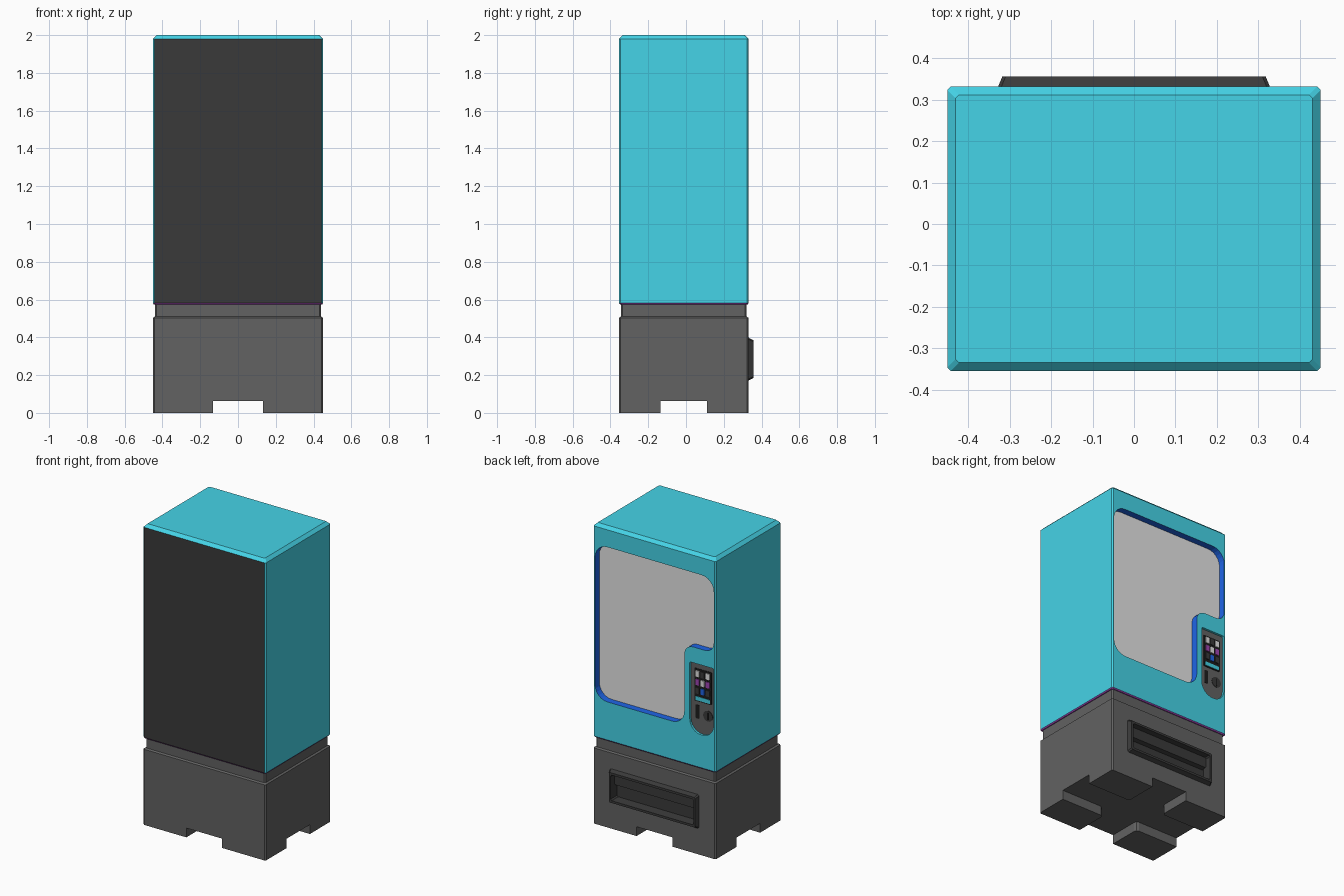
import bpy, bmesh, math
from mathutils import Vector

cube = bpy.data.objects.get("Cube")
if cube:
    bpy.data.objects.remove(cube, do_unlink=True)


def material(name, r, g, b):
    m = bpy.data.materials.new(name)
    m.use_nodes = True
    m.diffuse_color = (r, g, b, 1)
    m.node_tree.nodes["Principled BSDF"].inputs["Base Color"].default_value = (r, g, b, 1)
    return m


teal = material("teal paint", 0.06, 0.655, 0.80)
dark = material("dark grey", 0.042, 0.042, 0.042)
grey = material("mid grey", 0.122, 0.122, 0.122)
glass = material("pale grey glass", 0.78, 0.78, 0.78)
blue = material("blue trim", 0.016, 0.15, 0.92)
purple = material("purple", 0.35, 0.06, 0.45)
black = material("black", 0.012, 0.012, 0.012)


def rounded(corners, segments):
    """Round the right-angled corners (u, v, radius) of an outline."""
    pts = []
    for i, (u, v, r) in enumerate(corners):
        p = Vector((u, v))
        before = (Vector(corners[i - 1][:2]) - p).normalized()
        after = (Vector(corners[(i + 1) % len(corners)][:2]) - p).normalized()
        centre = p + r * (before + after)
        for k in range(segments + 1):
            t = math.pi / 2 * k / segments
            pts.append(centre - r * (after * math.cos(t) + before * math.sin(t)))
    return pts


def rect(u0, u1, v0, v1, r=0.008, segments=1):
    return rounded([(u0, v0, r), (u1, v0, r), (u1, v1, r), (u0, v1, r)], segments)


def loft(name, rings, axis, *mats):
    """Join outlines placed along an axis and close both ends."""
    bm = bmesh.new()
    loops = []
    for pos, outline in rings:
        loops.append([bm.verts.new((u, v, pos) if axis == "z" else (u, pos, v))
                      for u, v in outline])
    for a, b in zip(loops, loops[1:]):
        for i in range(len(a)):
            j = (i + 1) % len(a)
            bm.faces.new((a[i], a[j], b[j], b[i]))
    bm.faces.new(loops[0])
    bm.faces.new(loops[-1])
    bmesh.ops.recalc_face_normals(bm, faces=bm.faces)
    mesh = bpy.data.meshes.new(name)
    bm.to_mesh(mesh)
    bm.free()
    obj = bpy.data.objects.new(name, mesh)
    bpy.context.collection.objects.link(obj)
    for m in mats:
        mesh.materials.append(m)
    return obj


def plate(name, outline, y0, y1, mat):
    return loft(name, [(y0, outline), (y1, outline)], "y", mat)


def cut(obj, cutter):
    mod = obj.modifiers.new("cut", "BOOLEAN")
    mod.operation = "DIFFERENCE"
    mod.solver = "EXACT"
    mod.object = cutter
    cutter.hide_render = True
    bpy.context.view_layer.objects.active = obj
    bpy.ops.object.modifier_apply(modifier=mod.name)
    bpy.data.objects.remove(cutter, do_unlink=True)


W, Y0, Y1 = 0.451, -0.355, 0.332      # cabinet half width, front and back


def level(z, inset):
    return z, rect(-W + inset, W - inset, Y0 + inset, Y1 - inset)


# Base with neck, foot gaps and a tray opening
base = loft("base", [level(0, 0), level(0.503, 0), level(0.51, 0.011), level(0.579, 0.011)],
            "z", grey)
gx, ga, gb, far, r = 0.132, -0.135, 0.112, 0.7, 0.02
cross = rounded([(-gx, -far, 0.01), (gx, -far, 0.01), (gx, ga, r), (far, ga, 0.01),
                 (far, gb, 0.01), (gx, gb, r), (gx, far, 0.01), (-gx, far, 0.01),
                 (-gx, gb, r), (-far, gb, 0.01), (-far, ga, 0.01), (-gx, ga, r)], 2)
cut(base, loft("gap_cutter", [(-0.1, cross), (0.062, cross)], "z"))
opening = rect(-0.31, 0.31, 0.19, 0.38)
cut(base, plate("tray_cutter", opening, 0.27, 0.5, grey))

# Cabinet with recessed window and control panel
cabinet = loft("cabinet", [level(0.575, 0.005), level(0.582, 0), level(1.98, 0),
                           level(2.0, 0.02)], "z", teal, dark, purple, blue, glass, grey)
R = 0.09
window = rounded([(0.437, 0.835, R), (-0.22, 0.835, R), (-0.22, 1.37, 0.065),
                  (-0.437, 1.37, 0.065), (-0.437, 1.865, R), (0.437, 1.865, R)], 6)
cut(cabinet, plate("window_cutter", window, 0.287, 0.5, blue))
panel = rounded([(-0.26, 0.80, 0.085), (-0.435, 0.80, 0.085),
                 (-0.435, 1.265, 0.006), (-0.26, 1.265, 0.006)], 6)
cut(cabinet, plate("panel_cutter", panel, 0.317, 0.5, grey))

TEAL, DARK, PURPLE, BLUE, GLASS, GREY = range(6)
for f in cabinet.data.polygons:
    c, n = f.center, f.normal
    f.material_index = TEAL
    if c.z < 0.583:
        f.material_index = PURPLE
    elif n.y < -0.9 and c.y < Y0 + 0.005:
        f.material_index = DARK
    elif n.y > 0.9 and c.y < 0.3:
        f.material_index = GLASS
    elif n.y > 0.9 and c.y < 0.322:
        f.material_index = GREY
    elif abs(n.y) < 0.1 and 0.3 < c.y < 0.317:
        f.material_index = BLUE

# Delivery tray: bevelled frame, deep pocket and hinged flap
loft("delivery_tray", [(0.275, rect(-0.305, 0.305, 0.195, 0.375)),
                       (0.328, rect(-0.33, 0.33, 0.17, 0.40)),
                       (0.357, rect(-0.318, 0.318, 0.185, 0.385)),
                       (0.357, rect(-0.305, 0.305, 0.20, 0.37)),
                       (0.30, rect(-0.298, 0.298, 0.207, 0.363))], "y", dark)
loft("tray_flap", [(0.295, rect(-0.299, 0.299, 0.285, 0.364)),
                   (0.325, rect(-0.299, 0.299, 0.295, 0.364))], "y", dark)

# Control panel details
FLOOR = 0.316
plate("key_backing", rect(-0.412, -0.285, 1.01, 1.227, 0.004), FLOOR, 0.320, black)
key_rows = [(glass, dark, glass), (purple, glass, purple), (dark, blue, dark)]
for row, mats in enumerate(key_rows):
    for col, mat in enumerate(mats):
        x, z = -0.386 + 0.0375 * col, 1.195 - 0.056 * row
        plate("key", rect(x - 0.014, x + 0.014, z - 0.02, z + 0.02, 0.003),
              FLOOR, 0.326, mat)
plate("price_display", rect(-0.402, -0.295, 1.017, 1.043, 0.003), FLOOR, 0.323, teal)
plate("note_slot", rect(-0.321, -0.293, 0.895, 0.985, 0.004), FLOOR, 0.319, black)
plate("coin_dial", rect(-0.42, -0.35, 0.895, 0.965, 0.035, 5), FLOOR, 0.320, dark)
plate("coin_slot", rect(-0.389, -0.381, 0.905, 0.955, 0.002), FLOOR, 0.322, black)
